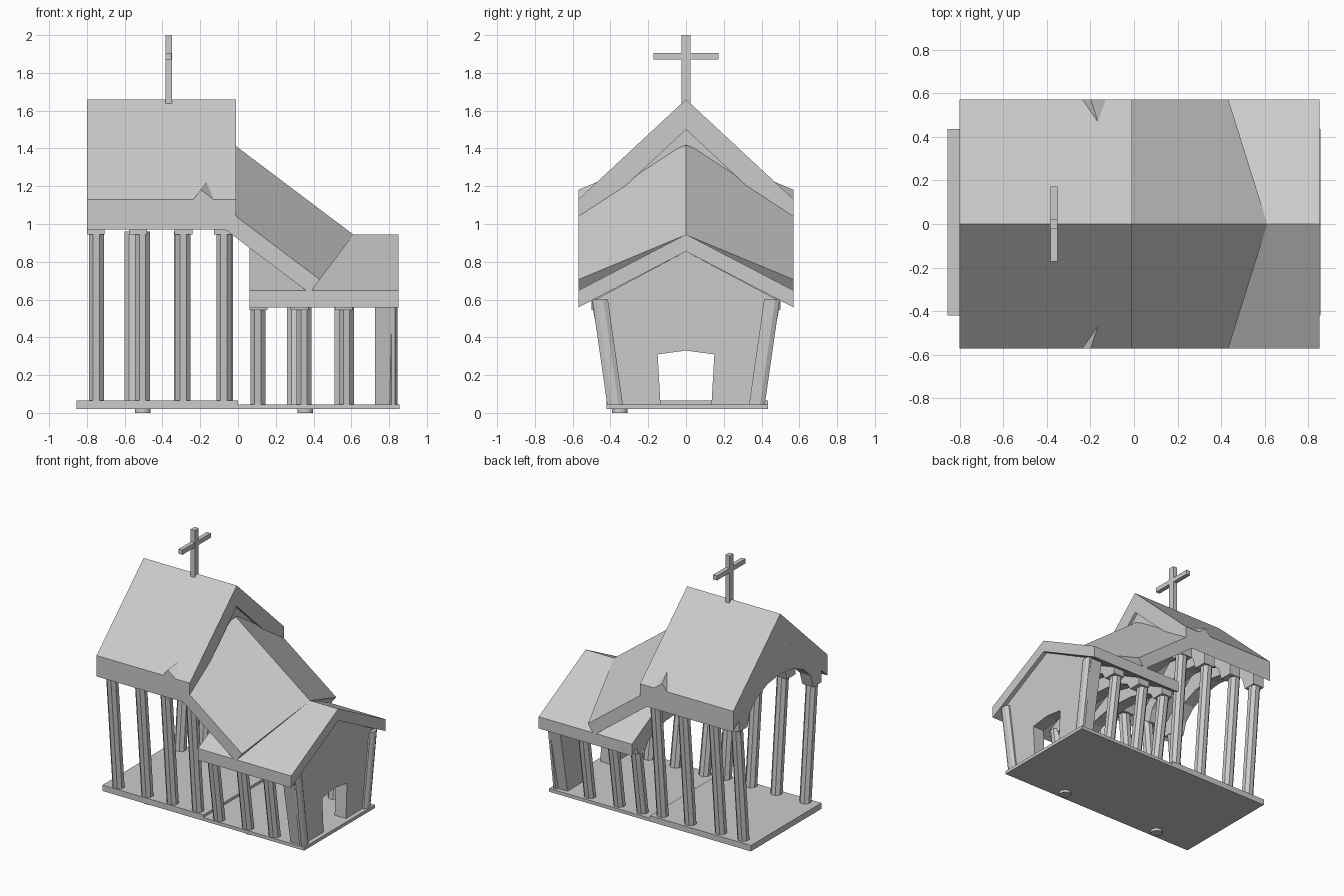
import bpy, bmesh, math
from mathutils import Vector

if "Cube" in bpy.data.objects:
    bpy.data.objects.remove(bpy.data.objects["Cube"])


def make(name, bm):
    bmesh.ops.recalc_face_normals(bm, faces=bm.faces)
    me = bpy.data.meshes.new(name)
    bm.to_mesh(me)
    bm.free()
    ob = bpy.data.objects.new(name, me)
    bpy.context.collection.objects.link(ob)
    return ob


def prism(name, profile, x0, x1):
    """Extrude a (y, z) outline along x."""
    bm = bmesh.new()
    face = bm.faces.new([bm.verts.new((x0, y, z)) for y, z in profile])
    ext = bmesh.ops.extrude_face_region(bm, geom=[face])
    moved = [v for v in ext["geom"] if isinstance(v, bmesh.types.BMVert)]
    bmesh.ops.translate(bm, verts=moved, vec=(x1 - x0, 0, 0))
    bmesh.ops.triangulate(bm, faces=[f for f in bm.faces if len(f.verts) > 4])
    return make(name, bm)


def box(name, x0, x1, y0, y1, z0, z1):
    return prism(name, [(y0, z0), (y1, z0), (y1, z1), (y0, z1)], x0, x1)


def post(name, bottom, top, r, sides=8, xs=1.0):
    """Leaning faceted post between two points."""
    bm = bmesh.new()
    rings = []
    for c in (Vector(bottom), Vector(top)):
        ring = []
        for i in range(sides):
            a = 2 * math.pi * (i + 0.5) / sides
            ring.append(bm.verts.new(c + Vector((r * xs * math.cos(a), r * math.sin(a), 0))))
        rings.append(ring)
    for i in range(sides):
        j = (i + 1) % sides
        bm.faces.new((rings[0][i], rings[0][j], rings[1][j], rings[1][i]))
    bm.faces.new(rings[0])
    bm.faces.new(rings[1])
    return make(name, bm)


def chevron(peak, drop, thick, w=0.57):
    return [(-w, peak - drop), (0, peak), (w, peak - drop),
            (w, peak - drop - thick), (0, peak - thick), (-w, peak - drop - thick)]


def truss(name, x, half, foot, peak, slope, arch):
    """Gable panel with an arched underside."""
    pts = [(-0.5, foot), (-0.5, peak - slope * 0.5), (0, peak), (0.5, peak - slope * 0.5), (0.5, foot)]
    for i in range(9):
        a = math.pi * i / 8
        pts.append((0.4 * math.cos(a), foot + (arch - foot) * math.sin(a)))
    prism(name, pts, x - half, x + half)


# Floor slabs and round feet
box("tall_floor", -0.855, 0.0, -0.42, 0.435, 0.02, 0.065)
box("low_floor", 0.0, 0.855, -0.42, 0.435, 0.02, 0.045)
for x in (-0.505, 0.355):
    post("floor_foot", (x, -0.35, 0), (x, -0.35, 0.02), 0.042, 16)

# Roofs: tall, low, and the low profile tilted between them
prism("tall_roof", chevron(1.66, 0.53, 0.16), -0.80, -0.01)
prism("low_roof", chevron(0.945, 0.297, 0.09), 0.06, 0.85)
link = prism("sloping_roof", chevron(0, 0.297, 0.09), -0.79, 0)
link.location = (0.612, 0, 0.943)
link.rotation_euler = (0, math.radians(37), 0)

# Columns: (front x, back x)
for xf, xb in ((-0.75, -0.75), (-0.505, -0.56), (-0.29, -0.30), (-0.075, -0.065)):
    post("tall_column", (xf, -0.375, 0.06), (xf, -0.455, 0.96), 0.043)
    post("tall_column", (xb, 0.375, 0.06), (xb, 0.455, 0.96), 0.043)
for xf, xb in ((0.105, 0.105), (0.35, 0.30), (0.575, 0.55)):
    post("low_column", (xf, -0.375, 0.04), (xf, -0.455, 0.58), 0.043)
    post("low_column", (xb, 0.375, 0.04), (xb, 0.455, 0.58), 0.043)
for s in (-1, 1):
    post("end_column", (0.822, s * 0.375, 0.04), (0.822, s * 0.455, 0.6), 0.045, 8, 0.55)

# Arched gable panels under the roofs
for x in (-0.753, -0.53, -0.288, -0.08):
    truss("tall_truss", x, 0.047, 0.945, 1.5, 0.93, 1.2)
for x in (0.108, 0.325, 0.56):
    truss("low_truss", x, 0.047, 0.545, 0.855, 0.52, 0.68)

# End wall with doorway
prism("door_wall", [(-0.40, 0.045), (-0.50, 0.59), (0, 0.855), (0.50, 0.59), (0.40, 0.045),
                    (0.135, 0.045), (0.15, 0.31), (0, 0.33), (-0.15, 0.31), (-0.135, 0.045)],
      0.725, 0.82)

# Rooftop cross
box("cross_upright", -0.385, -0.35, -0.023, 0.023, 1.635, 2.0)
box("cross_arm", -0.384, -0.351, -0.172, 0.172, 1.87, 1.905)
